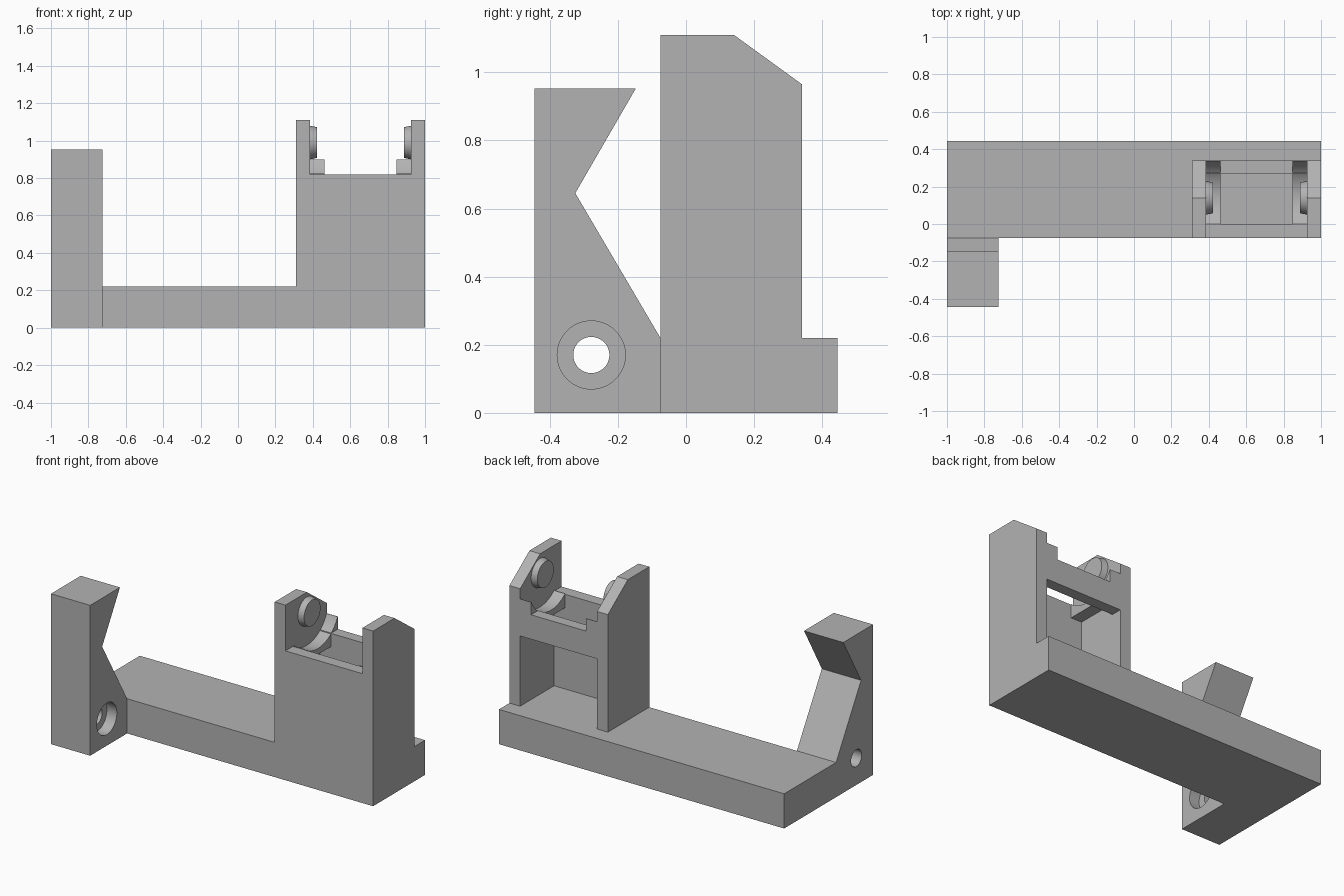
import bpy, bmesh, math
from mathutils import Matrix

if "Cube" in bpy.data.objects:
    bpy.data.objects.remove(bpy.data.objects["Cube"], do_unlink=True)

grey = bpy.data.materials.new("plain grey")
grey.use_nodes = True
GREY = (0.45, 0.45, 0.45, 1)
grey.diffuse_color = GREY
grey.node_tree.nodes["Principled BSDF"].inputs["Base Color"].default_value = GREY


def finish(name, bm):
    bmesh.ops.recalc_face_normals(bm, faces=bm.faces)
    mesh = bpy.data.meshes.new(name)
    bm.to_mesh(mesh)
    bm.free()
    mesh.materials.append(grey)
    obj = bpy.data.objects.new(name, mesh)
    bpy.context.collection.objects.link(obj)
    return obj


def prism(name, x0, x1, profile):
    """Extrude a (y, z) outline from x0 to x1."""
    bm = bmesh.new()
    face = bm.faces.new([bm.verts.new((x0, y, z)) for y, z in profile])
    ext = bmesh.ops.extrude_face_region(bm, geom=[face])["geom"]
    bmesh.ops.translate(bm, vec=(x1 - x0, 0, 0),
                        verts=[v for v in ext if isinstance(v, bmesh.types.BMVert)])
    return finish(name, bm)


def box(name, x0, x1, y0, y1, z0, z1):
    return prism(name, x0, x1, [(y0, z0), (y1, z0), (y1, z1), (y0, z1)])


def rod(name, x0, x1, y, z, r0, r1=None):
    """Round bar along x with radius r0 at x0 and r1 at x1."""
    bm = bmesh.new()
    bmesh.ops.create_cone(bm, cap_ends=True, segments=64, radius1=r0,
                          radius2=r0 if r1 is None else r1, depth=abs(x1 - x0))
    turn = math.pi / 2 if x1 > x0 else -math.pi / 2
    bmesh.ops.transform(bm, verts=bm.verts, matrix=Matrix.Translation(
        ((x0 + x1) / 2, y, z)) @ Matrix.Rotation(turn, 4, "Y"))
    return finish(name, bm)


def combine(target, other, operation):
    """Apply a boolean and remove the helper object."""
    other.hide_render = True
    mod = target.modifiers.new("combine", "BOOLEAN")
    mod.operation, mod.solver, mod.object = operation, "EXACT", other
    bpy.context.view_layer.objects.active = target
    bpy.ops.object.modifier_apply(modifier=mod.name)
    bpy.data.objects.remove(other, do_unlink=True)


FRONT, BACK, BASE_TOP = -0.075, 0.34, 0.22
WALL, SILL = 0.075, 0.82
IN0, IN1 = 0.385, 0.925          # inner faces of the tower walls
PIN_Y, PIN_Z = 0.14, 0.99

# Base slab
body = box("bracket_body", -1, 1, FRONT, 0.445, 0, BASE_TOP)

# Notched arm with a counterbored hole
arm = prism("arm", -1, -0.725, [(-0.445, 0), (FRONT, 0), (FRONT, BASE_TOP),
                                (-0.325, 0.645), (-0.147, 0.953), (-0.445, 0.953)])
combine(arm, rod("bolt_hole", -1.1, -0.6, -0.278, 0.17, 0.053), "DIFFERENCE")
combine(arm, rod("counterbore", -0.795, -0.6, -0.278, 0.17, 0.1), "DIFFERENCE")
combine(body, arm, "UNION")

# Tower: two chamfered side walls, front panel and rear crossbar
side = [(FRONT, BASE_TOP), (BACK, BASE_TOP), (BACK, 0.965), (0.14, 1.11), (FRONT, 1.11)]
for x in (IN0 - WALL, IN1):
    combine(body, prism("side_wall", x, x + WALL, side), "UNION")
combine(body, box("front_panel", IN0, IN1, FRONT, 0, BASE_TOP, SILL), "UNION")
combine(body, box("rear_crossbar", IN0, IN1, 0.27, BACK, 0.665, SILL), "UNION")

# Curved cradles and tapered pivot pins on the inner wall faces
for wall, inward in ((IN0, 1), (IN1, -1)):
    x0, x1 = sorted((wall, wall + inward * 0.077))
    cradle = box("cradle", x0, x1, 0, BACK, 0.735, 0.9)
    combine(cradle, rod("cradle_cut", x0 - 0.1, x1 + 0.1, PIN_Y, PIN_Z, 0.217), "DIFFERENCE")
    combine(body, cradle, "UNION")
    pin = rod("pin", wall, wall + inward * 0.038, PIN_Y, PIN_Z, 0.09, 0.082)
    combine(body, pin, "UNION")

# Smooth the round surfaces, keep the edges crisp
bpy.ops.object.select_all(action="DESELECT")
body.select_set(True)
bpy.context.view_layer.objects.active = body
bpy.ops.object.shade_smooth_by_angle(angle=math.radians(30))
